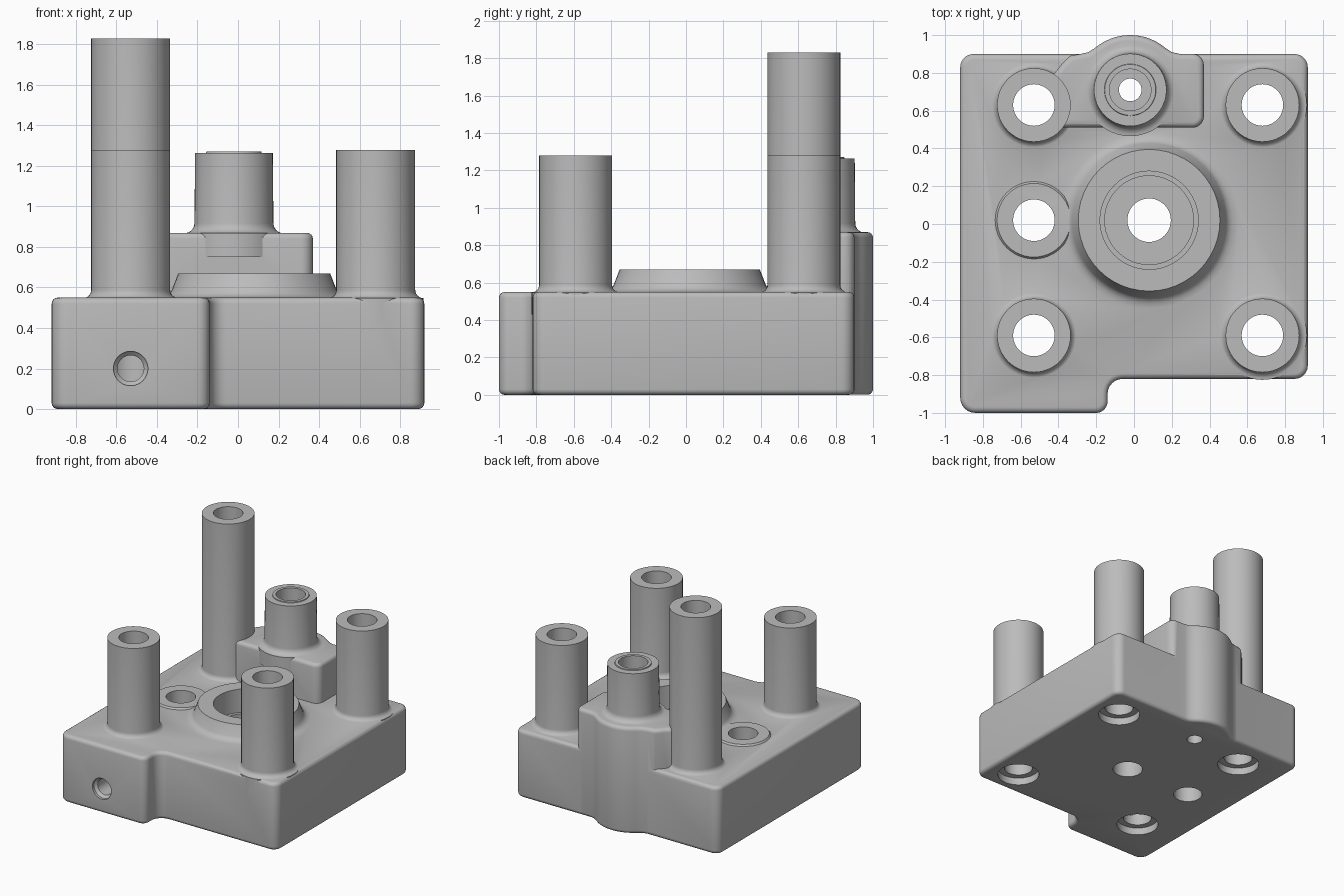
import bpy, bmesh
from math import sin, cos, tan, pi, radians
from mathutils import Vector, Matrix

cube = bpy.data.objects.get("Cube")
if cube:
    bpy.data.objects.remove(cube)

metal = bpy.data.materials.new("cast grey metal")
metal.use_nodes = True
GREY = (0.5, 0.5, 0.5, 1)
metal.diffuse_color = GREY
metal.node_tree.nodes["Principled BSDF"].inputs["Base Color"].default_value = GREY


def make(name, bm):
    bmesh.ops.recalc_face_normals(bm, faces=bm.faces)
    mesh = bpy.data.meshes.new(name)
    bm.to_mesh(mesh)
    bm.free()
    mesh.materials.append(metal)
    ob = bpy.data.objects.new(name, mesh)
    bpy.context.scene.collection.objects.link(ob)
    return ob


def rounded(corners, steps=6):
    """Outline with each (x, y, radius) corner replaced by an arc."""
    pts = []
    for i, (x, y, r) in enumerate(corners):
        p = Vector((x, y))
        if r == 0:
            pts.append(p)
            continue
        a = (Vector(corners[i - 1][:2]) - p).normalized()
        b = (Vector(corners[(i + 1) % len(corners)][:2]) - p).normalized()
        half = a.angle(b) / 2
        centre = p + (a + b).normalized() * (r / sin(half))
        start = p + a * (r / tan(half)) - centre
        end = p + b * (r / tan(half)) - centre
        for k in range(steps + 1):
            t = k / steps
            ang = start.angle(end)
            pts.append(centre + (start * sin((1 - t) * ang) + end * sin(t * ang)) / sin(ang))
    return pts


def prism(name, outline, z0, z1, edge):
    """Extruded outline with rounded top and bottom rims."""
    bm = bmesh.new()
    face = bm.faces.new([bm.verts.new((p[0], p[1], z0)) for p in outline])
    top = bmesh.ops.extrude_face_region(bm, geom=[face])["geom"]
    bmesh.ops.translate(bm, vec=(0, 0, z1 - z0),
                        verts=[g for g in top if isinstance(g, bmesh.types.BMVert)])
    rims = [e for e in bm.edges if abs(e.verts[0].co.z - e.verts[1].co.z) < 1e-5]
    bmesh.ops.bevel(bm, geom=rims, offset=edge, segments=4, profile=0.5, affect='EDGES')
    return make(name, bm)


def lathe(name, profile, x, y, sides=48):
    """Solid of revolution from (radius, z) points, capped at both ends."""
    bm = bmesh.new()
    rings = [[bm.verts.new((x + r * cos(2 * pi * k / sides), y + r * sin(2 * pi * k / sides), z))
              for k in range(sides)] for r, z in profile]
    for lo, hi in zip(rings, rings[1:]):
        for k in range(sides):
            n = (k + 1) % sides
            bm.faces.new((lo[k], lo[n], hi[n], hi[k]))
    bm.faces.new(rings[0])
    bm.faces.new(rings[-1])
    return make(name, bm)


def foot(r, z, f):
    """Buried base and concave fillet rising to radius r."""
    arc = [(r + f - f * sin(a), z - 0.002 + f - f * cos(a))
           for a in [radians(15 * k) for k in range(7)]]
    return [(r + f, z - 0.12)] + arc


# Main block with the protruding front corner
block = prism("manifold_block", rounded([
    (-0.92, -1, 0.08), (-0.14, -1, 0.06), (-0.14, -0.82, 0.08),
    (0.92, -0.82, 0.07), (0.92, 0.9, 0.07), (-0.92, 0.9, 0.07)]), 0, 0.55, 0.03)

# Raised rear step with a rounded bulge on its back
BX, BY = -0.02, 0.71
bulge = [(BX + 0.29 * cos(radians(a)), BY + 0.29 * sin(radians(a)), 0) for a in range(50, 131, 5)]
step = prism("rear_step", rounded(
    [(-0.47, 0.51, 0), (0.37, 0.51, 0.06), (0.37, 0.901, 0.06), (0.24, 0.901, 0), (0.2, 0.91, 0)]
    + bulge + [(-0.24, 0.91, 0), (-0.28, 0.901, 0), (-0.34, 0.89, 0), (-0.38, 0.85, 0),
               (-0.42, 0.8, 0), (-0.47, 0.78, 0)]), 0.001, 0.87, 0.03)
solids = [step]

# Four tall posts and one low pad
R, BORE = 0.195, 0.11
posts = [("front_right_post", -0.53, -0.59, 1.28), ("front_left_post", 0.68, -0.59, 1.28),
         ("back_right_post", -0.53, 0.63, 1.83), ("back_left_post", 0.68, 0.63, 1.28)]
for name, x, y, top in posts:
    solids.append(lathe(name, foot(R, 0.55, 0.04) + [(R, top)], x, y))
solids.append(lathe("side_pad", [(R + 0.01, 0.45), (R + 0.01, 0.55), (R, 0.563)], -0.53, 0.02))

# Central boss and rear port
CX, CY = 0.08, 0.02
solids.append(lathe("central_boss", [(0.47, 0.45), (0.47, 0.549), (0.44, 0.556), (0.42, 0.567),
                                     (0.408, 0.585), (0.375, 0.67)], CX, CY))
solids.append(lathe("rear_port", foot(R, 0.87, 0.05) + [(0.192, 1.265), (0.137, 1.265),
                                                         (0.135, 1.272)], BX, BY))

# Bores
cutters = []
for name, x, y, top in posts:
    cutters.append(lathe("post_bore", [(0.16, -0.1), (0.16, 0.06), (BORE, 0.06),
                                       (BORE, top + 0.1)], x, y))
cutters.append(lathe("pad_bore", [(BORE, -0.1), (BORE, 0.7)], -0.53, 0.02))
cutters.append(lathe("central_bore", [(0.115, -0.1), (0.115, 0.36), (0.235, 0.36), (0.235, 0.48),
                                      (0.26, 0.48), (0.26, 0.8)], CX, CY))
cutters.append(lathe("port_bore", [(0.06, -0.1), (0.06, 1.1), (BORE, 1.1), (BORE, 1.4)], BX, BY))
side = lathe("front_bore", [(0.085, -0.1), (0.085, 0.02), (0.065, 0.04), (0.065, 0.38)], 0, 0)
side.data.transform(Matrix.Translation((-0.53, -1, 0.2)) @ Matrix.Rotation(-pi / 2, 4, 'X'))
cutters.append(side)

# Join the solids, cut the bores, discard the helpers
bpy.context.view_layer.objects.active = block
for ops, kind in ((solids, 'UNION'), (cutters, 'DIFFERENCE')):
    for ob in ops:
        ob.hide_render = True
        mod = block.modifiers.new(ob.name, 'BOOLEAN')
        mod.operation, mod.solver, mod.object = kind, 'EXACT', ob
        bpy.ops.object.modifier_apply(modifier=mod.name)
        bpy.data.objects.remove(ob)

for ob in bpy.context.selected_objects:
    ob.select_set(False)
block.select_set(True)
bpy.ops.object.shade_smooth_by_angle(angle=radians(30))
